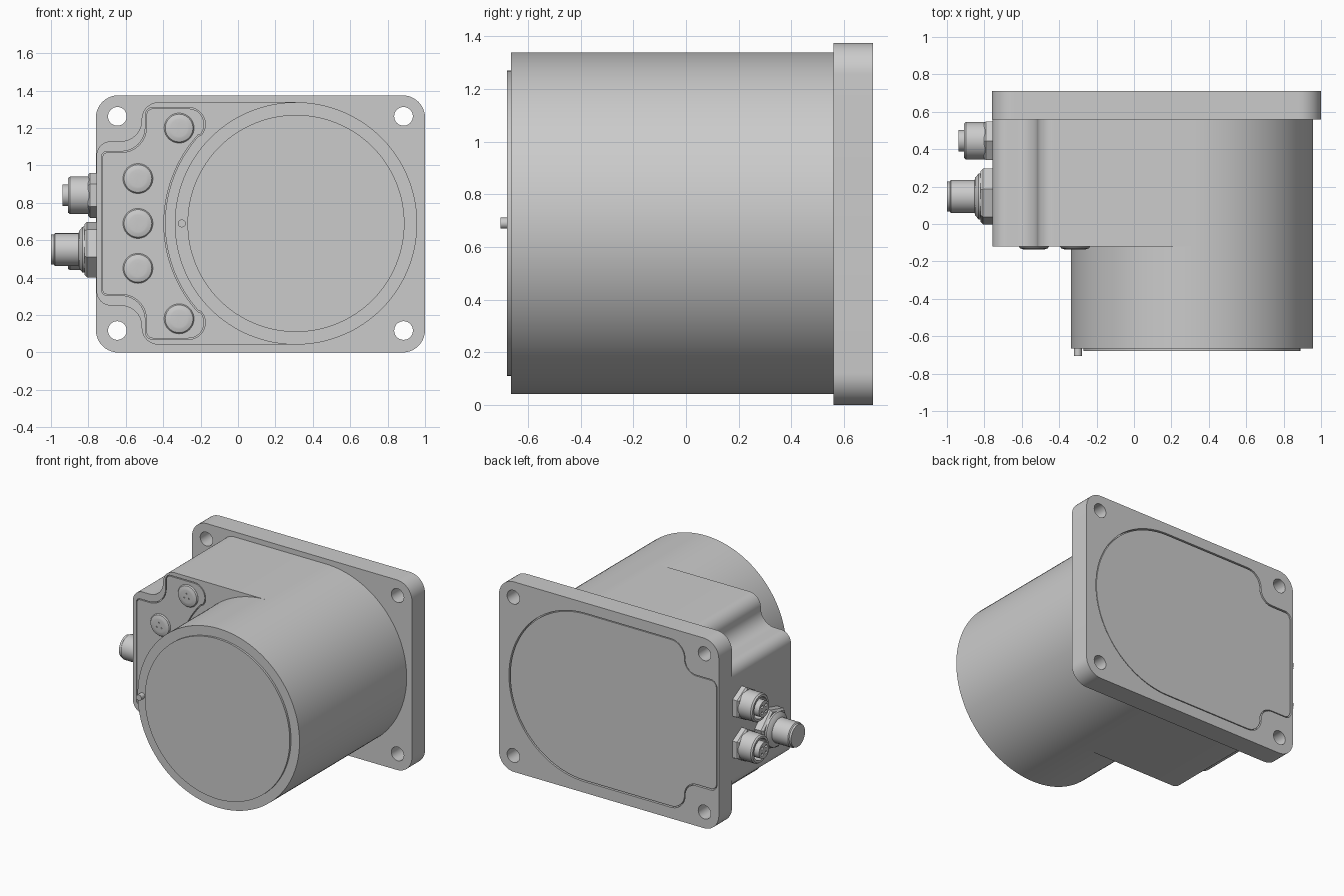
import bpy, bmesh
from math import sin, cos, tan, pi, radians
from mathutils import Vector

if "Cube" in bpy.data.objects:
    bpy.data.objects.remove(bpy.data.objects["Cube"])

MID = 0.69            # height of the main axis
AXIS_X = 0.31         # sideways position of the main axis
SIDE = -0.757         # connector face
parts = []


def add(name, bm):
    bmesh.ops.recalc_face_normals(bm, faces=bm.faces)
    mesh = bpy.data.meshes.new(name)
    bm.to_mesh(mesh)
    bm.free()
    ob = bpy.data.objects.new(name, mesh)
    bpy.context.collection.objects.link(ob)
    parts.append(ob)
    return ob


def arc(cx, cz, r, a0, a1, n):
    """Points on an arc, as sharp outline corners."""
    angles = [radians(a0 + (a1 - a0) * i / n) for i in range(n + 1)]
    return [(cx + r * cos(a), cz + r * sin(a), 0) for a in angles]


def mirrored(half):
    """Complete an upper half outline with its lower mirror image."""
    return half + [(x, -z, r) for x, z, r in reversed(half) if abs(z) > 1e-5]


def rounded(corners, steps=10):
    """Fillet each (x, z, radius) corner of a closed outline."""
    out = []
    for i, (x, z, r) in enumerate(corners):
        p = Vector((x, z))
        if r == 0:
            out.append(p)
            continue
        a = (Vector(corners[i - 1][:2]) - p).normalized()
        b = (Vector(corners[(i + 1) % len(corners)][:2]) - p).normalized()
        half = a.angle(b) / 2
        centre = p + (a + b).normalized() * r / sin(half)
        u = p + a * r / tan(half) - centre
        v = p + b * r / tan(half) - centre
        sweep = u.angle(v)
        for k in range(steps + 1):
            t = k / steps
            out.append(centre + (u * sin((1 - t) * sweep) + v * sin(t * sweep)) / sin(sweep))
    return out


def shrink(points, d):
    """Offset a clockwise outline inwards."""
    out = []
    for i, p in enumerate(points):
        e = (p - points[i - 1]).normalized()
        f = (points[(i + 1) % len(points)] - p).normalized()
        n1, n2 = Vector((e.y, -e.x)), Vector((f.y, -f.x))
        n = (n1 + n2).normalized()
        out.append(p + n * d / max(0.5, n.dot(n1)))
    return out


def prism(name, outline, y0, y1):
    bm = bmesh.new()
    face = bm.faces.new([bm.verts.new((p.x, y0, p.y + MID)) for p in outline])
    ext = bmesh.ops.extrude_face_region(bm, geom=[face])["geom"]
    verts = [g for g in ext if isinstance(g, bmesh.types.BMVert)]
    bmesh.ops.translate(bm, verts=verts, vec=(0, y1 - y0, 0))
    return add(name, bm)


def lathe(name, profile, origin, direction, segments=48, turn=0):
    """Closed solid of (radius, height) rings along a direction."""
    bm = bmesh.new()
    rot = Vector(direction).to_track_quat("Z", "Y")
    base = Vector(origin)
    rings = []
    for r, h in profile:
        angles = [2 * pi * i / segments + turn for i in range(segments)]
        rings.append([bm.verts.new(base + rot @ Vector((r * cos(a), r * sin(a), h))) for a in angles])
    for low, high in zip(rings, rings[1:]):
        for i in range(segments):
            j = (i + 1) % segments
            bm.faces.new((low[i], low[j], high[j], high[i]))
    bm.faces.new(rings[0][::-1])
    bm.faces.new(rings[-1])
    return add(name, bm)


def cut(target, cutter):
    cutter.hide_render = True
    mod = target.modifiers.new("cut", "BOOLEAN")
    mod.operation = "DIFFERENCE"
    mod.solver = "EXACT"
    mod.object = cutter
    bpy.context.view_layer.objects.active = target
    bpy.ops.object.modifier_apply(modifier=mod.name)
    parts.remove(cutter)
    bpy.data.objects.remove(cutter)


FRONT, LEFTWARD = (0, -1, 0), (-1, 0, 0)

# Mounting flange with corner holes
flange = prism("mounting_flange", rounded(mirrored(
    [(-0.76, 0.6875, 0.12), (1.0, 0.6875, 0.12)])), 0.56, 0.71)
flange.location.z = 0.6875 - MID
for x in (-0.645, 0.885):
    for z in (0.115, 1.26):
        cut(flange, lathe("hole_cutter", [(0.05, 0), (0.05, 0.3)], (x, 0.8, z + 0.0025), FRONT, 32))

# Rear panel set into the flange
rear = rounded(mirrored([(-0.745, 0.4, 0.05), (-0.49, 0.4, 0.09), (-0.49, 0.61, 0.115)]
                        + arc(AXIS_X, 0, 0.61, 90, 0, 32)))
cut(flange, prism("rear_cutter", rear, 0.68, 0.75))
prism("rear_panel", shrink(rear, 0.008), 0.67, 0.706)

# Main drum with its front disc and locating pin
drum_at = (AXIS_X, 0.57, MID)
lathe("main_drum", [(0.648, 0), (0.648, 1.235)], drum_at, FRONT, 128)
lathe("front_disc", [(0.58, 1.2), (0.58, 1.25)], drum_at, FRONT, 128)
lathe("locating_pin", [(0.021, 0), (0.021, 0.06)], (-0.3, -0.645, MID), FRONT, 20)

# Side housing with notched corners
housing = prism("side_housing", rounded(mirrored(
    [(SIDE, 0.44, 0.08), (-0.515, 0.44, 0.11), (-0.515, 0.648, 0.09),
     (AXIS_X, 0.648, 0)])), -0.12, 0.57)

# Cover plate hugging the drum
cover = rounded(mirrored([(-0.73, 0.385, 0.03), (-0.495, 0.385, 0.13), (-0.495, 0.62, 0.04)]
                         + arc(-0.265, 0.53, 0.09, 90, -42, 14)
                         + arc(AXIS_X, 0, 0.7, 138, 180, 20)))
cut(housing, prism("cover_cutter", cover, -0.2, -0.105))
prism("cover_plate", shrink(cover, 0.006), -0.121, -0.1)

# Domed buttons with three small holes
BUTTON = [(0.08, 0), (0.08, 0.012), (0.074, 0.02), (0.055, 0.026), (0.045, 0.027)]
for x, dz in ((-0.535, 0.24), (-0.535, 0), (-0.535, -0.24), (-0.315, 0.51), (-0.315, -0.51)):
    button = lathe("button", BUTTON, (x, -0.11, MID + dz), FRONT, 40)
    for k in range(3):
        a = pi / 2 + k * 2 * pi / 3
        at = (x + 0.022 * cos(a), -0.2, MID + dz + 0.022 * sin(a))
        cut(button, lathe("dot_cutter", [(0.005, 0), (0.005, 0.07)], at, (0, 1, 0), 10))

# Two socket connectors near the flange
for dz in (-0.15, 0.15):
    at = (SIDE, 0.445, MID + dz)
    lathe("socket_nut", [(0.12, -0.01), (0.12, 0.035), (0.108, 0.046)], at, LEFTWARD, 6, pi / 2)
    lathe("socket_barrel", [(0.1, 0), (0.1, 0.142), (0.092, 0.152), (0.076, 0.152),
                            (0.076, 0.09), (0.02, 0.09)], at, LEFTWARD)
    core = lathe("socket_core", [(0.058, 0.08), (0.058, 0.18)], at, LEFTWARD, 32)
    for k in range(4):
        a = pi / 4 + k * pi / 2
        spot = (-1.0, at[1] + 0.032 * cos(a), at[2] + 0.032 * sin(a))
        cut(core, lathe("contact_cutter", [(0.011, 0), (0.011, 0.1)], spot, (1, 0, 0), 12))

# Larger plug connector
at = (SIDE, 0.147, 0.55)
lathe("plug_nut", [(0.154, -0.01), (0.154, 0.05), (0.14, 0.064)], at, LEFTWARD, 6, pi / 2 + pi / 12)
lathe("plug_barrel", [(0.125, 0.05), (0.122, 0.075), (0.1, 0.092), (0.088, 0.095), (0.088, 0.222),
                      (0.08, 0.228), (0.08, 0.243)], at, LEFTWARD)

# Smooth round walls, sharp edges
bpy.ops.object.select_all(action="DESELECT")
for ob in parts:
    ob.select_set(True)
bpy.context.view_layer.objects.active = parts[0]
bpy.ops.object.shade_smooth_by_angle(angle=radians(25))
